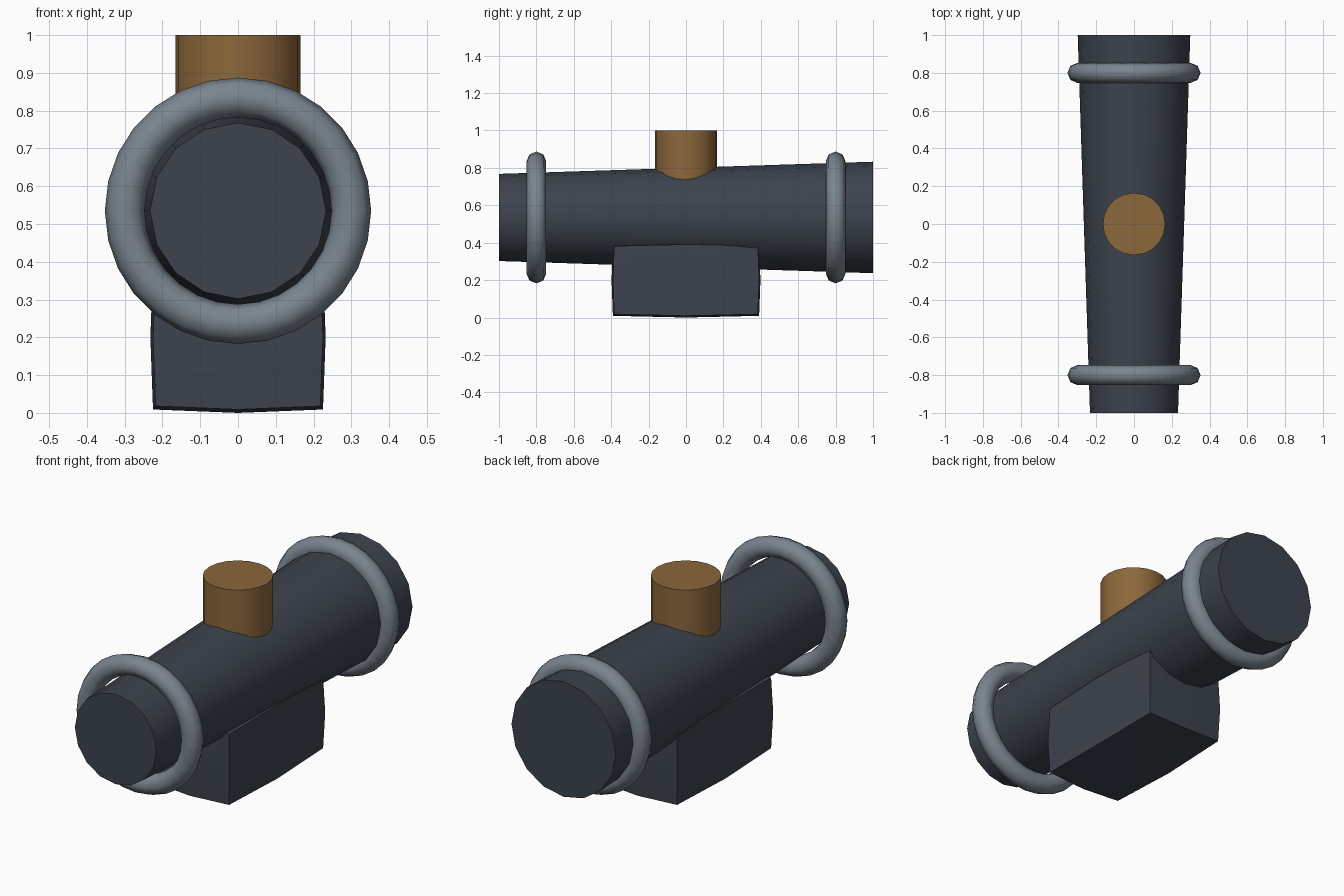
import bpy, bmesh, math

if "Cube" in bpy.data.objects:
    bpy.data.objects.remove(bpy.data.objects["Cube"])


def material(name, rgb):
    m = bpy.data.materials.new(name)
    m.diffuse_color = (*rgb, 1)
    m.use_nodes = True
    m.node_tree.nodes["Principled BSDF"].inputs["Base Color"].default_value = m.diffuse_color
    return m


SLATE = material("dark slate", (0.045, 0.055, 0.075))
GREY = material("steel grey", (0.195, 0.235, 0.275))
BROWN = material("wood brown", (0.26, 0.135, 0.043))

AXIS_Z = 0.535                      # height of the barrel axis
ALONG_Y = (math.radians(90), 0, 0)  # turns local +z to face the front


def finish(name, mat, angle=30):
    ob = bpy.context.object
    ob.name = ob.data.name = name
    ob.data.materials.append(mat)
    bpy.ops.object.shade_smooth_by_angle(angle=math.radians(angle))
    return ob


# tapered barrel, narrow end at the front
bpy.ops.mesh.primitive_cone_add(vertices=16, radius1=0.298, radius2=0.233, depth=2,
                                location=(0, 0, AXIS_Z), rotation=ALONG_Y)
finish("barrel", SLATE)

# loose rings near both ends
for name, y in (("front_ring", -0.8), ("back_ring", 0.8)):
    bpy.ops.mesh.primitive_torus_add(major_radius=0.3, minor_radius=0.0525,
                                     major_segments=28, minor_segments=8,
                                     location=(0, y, AXIS_Z), rotation=ALONG_Y)
    finish(name, GREY, 60)

# upright plug on top
bpy.ops.mesh.primitive_cylinder_add(vertices=20, radius=0.165, depth=0.4,
                                    location=(0, 0, 0.8))
finish("top_plug", BROWN)

# mounting block: once-subdivided box, bulging slightly on every side
bpy.ops.mesh.primitive_cube_add(size=2, location=(0, 0, 0.2))
block = bpy.context.object
bm = bmesh.new()
bm.from_mesh(block.data)
bmesh.ops.subdivide_edges(bm, edges=bm.edges[:], cuts=1, use_grid_fill=True)
half = (0.232, 0.398, 0.2)
inset = (0.014, 0.014, 0.018)
for v in bm.verts:
    sides = [round(c) for c in v.co]
    corner = (sum(map(abs, sides)) - 1) / 2   # 0 face centre, 1 corner
    v.co = [s * (h - corner * i) for s, h, i in zip(sides, half, inset)]
bm.to_mesh(block.data)
bm.free()
finish("mounting_block", SLATE)
